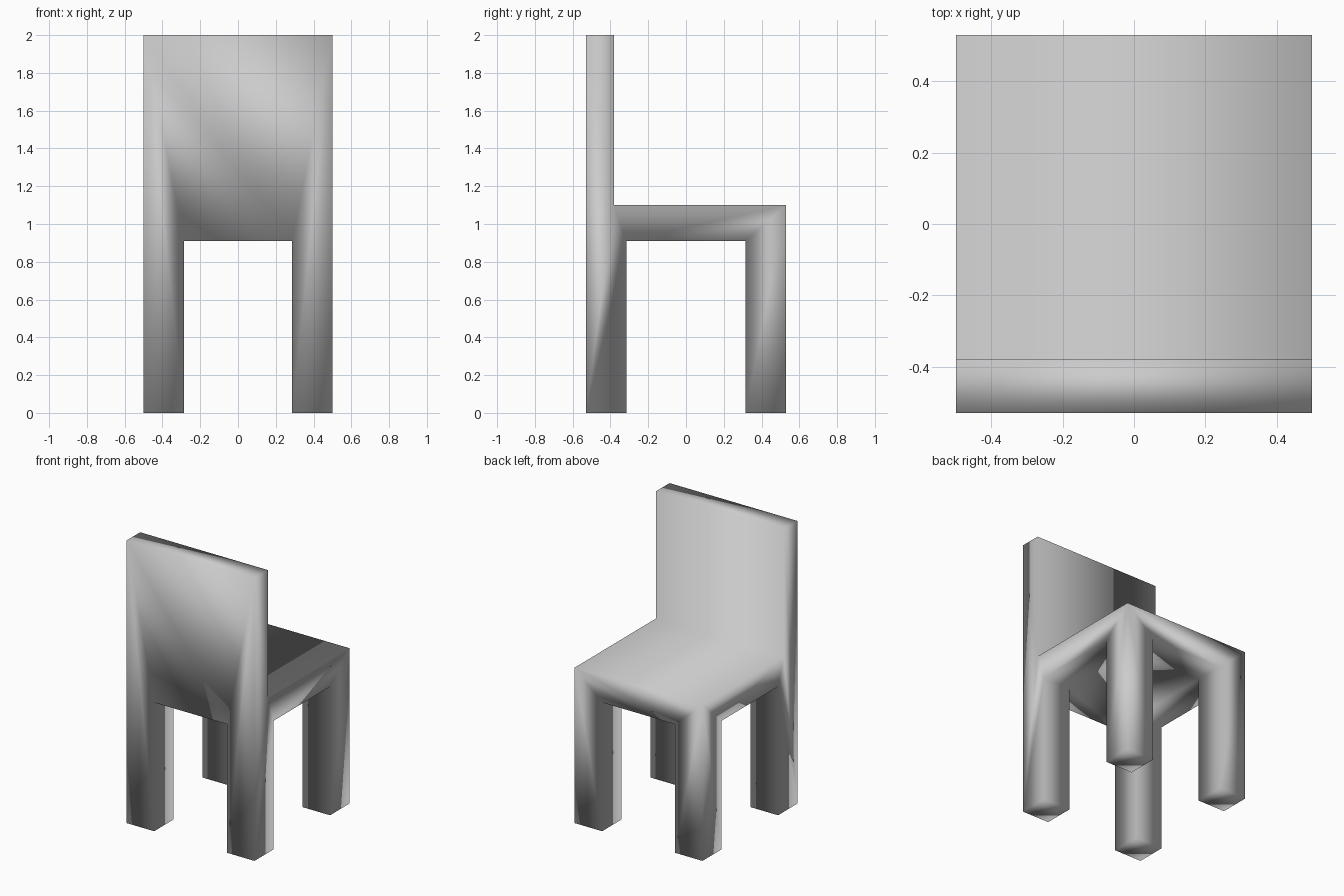
import bpy
import bmesh

if "Cube" in bpy.data.objects:
    bpy.data.objects.remove(bpy.data.objects["Cube"], do_unlink=True)

HALF_W, HALF_D = 0.5, 0.53        # outer half width and depth
GAP_W, GAP_D = 0.285, 0.315       # half gaps between the legs
SEAT_UNDER, SEAT_TOP = 0.91, 1.1
BACK_FRONT, HEIGHT = -0.38, 2.0


def prism(name, points, step):
    """Extrude a closed outline along a vector into a solid object."""
    bm = bmesh.new()
    face = bm.faces.new([bm.verts.new(p) for p in points])
    out = bmesh.ops.extrude_face_region(bm, geom=[face], use_keep_orig=True)
    moved = [v for v in out["geom"] if isinstance(v, bmesh.types.BMVert)]
    bmesh.ops.translate(bm, verts=moved, vec=step)
    bmesh.ops.recalc_face_normals(bm, faces=bm.faces)
    mesh = bpy.data.meshes.new(name)
    bm.to_mesh(mesh)
    bm.free()
    obj = bpy.data.objects.new(name, mesh)
    bpy.context.collection.objects.link(obj)
    return obj


# Grey material
grey = bpy.data.materials.new("plain grey")
grey.use_nodes = True
colour = (0.6, 0.6, 0.6, 1)
grey.diffuse_color = colour
grey.node_tree.nodes["Principled BSDF"].inputs["Base Color"].default_value = colour

# Seat and backrest as one L-shaped block reaching the floor
side = [(-HALF_D, 0), (HALF_D, 0), (HALF_D, SEAT_TOP),
        (BACK_FRONT, SEAT_TOP), (BACK_FRONT, HEIGHT), (-HALF_D, HEIGHT)]
chair = prism("chair", [(-HALF_W, y, z) for y, z in side], (2 * HALF_W, 0, 0))
chair.data.materials.append(grey)

# Cross-shaped cutter that leaves the four legs
quarter = [(1, GAP_D), (GAP_W, GAP_D), (GAP_W, 1)]
cross = []
for sx, sy in ((1, 1), (-1, 1), (-1, -1), (1, -1)):
    corner = [(sx * x, sy * y, -1) for x, y in quarter]
    cross += corner if sx * sy > 0 else corner[::-1]
cutter = prism("leg_gap_cutter", cross, (0, 0, SEAT_UNDER + 1))
cutter.hide_render = True

cut = chair.modifiers.new("leg gaps", "BOOLEAN")
cut.operation = "DIFFERENCE"
cut.solver = "EXACT"
cut.object = cutter
bpy.context.view_layer.objects.active = chair
bpy.ops.object.modifier_apply(modifier=cut.name)
bpy.data.objects.remove(cutter, do_unlink=True)

# Soft shading across every edge
for face in chair.data.polygons:
    face.use_smooth = True
    face.material_index = 0
